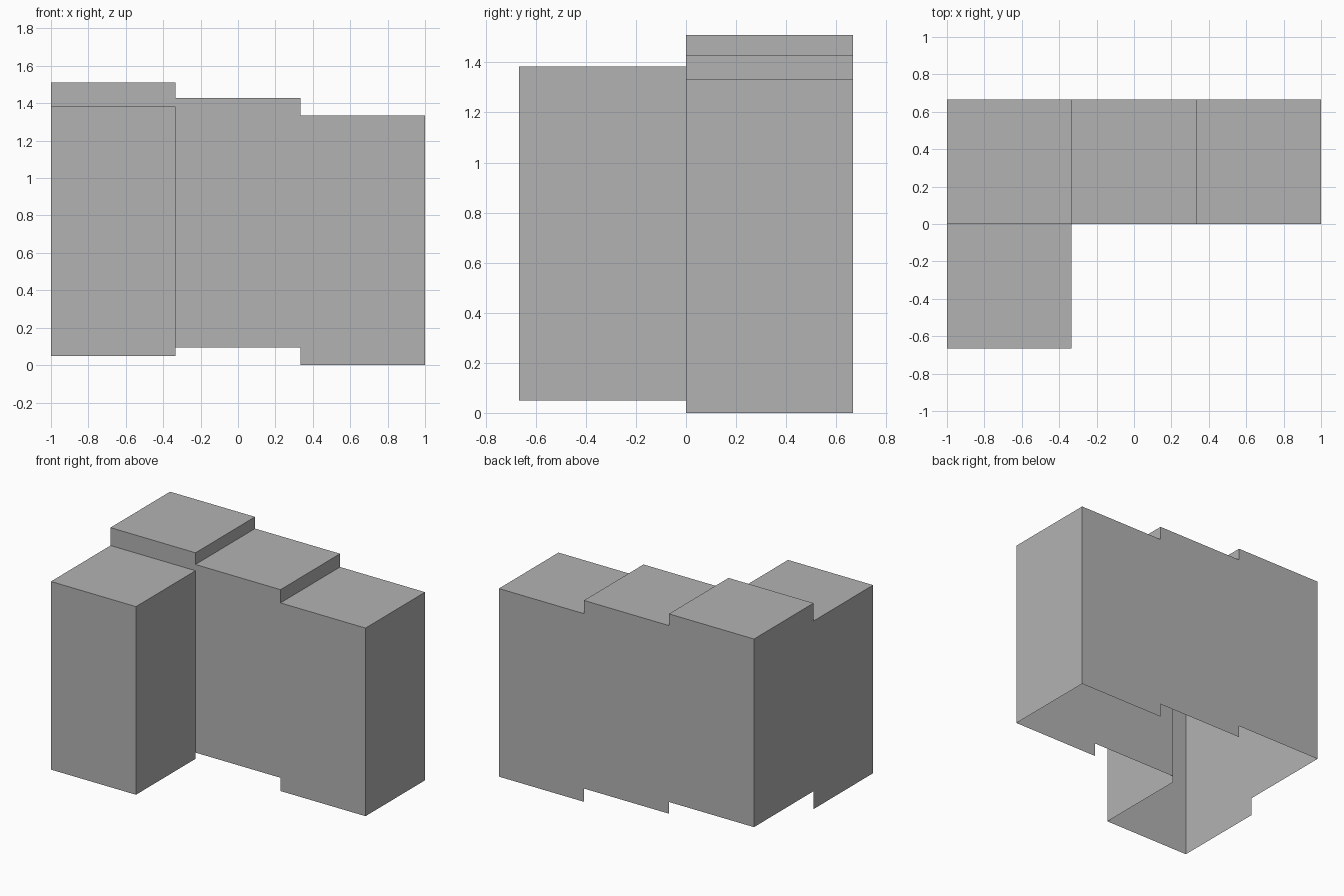
import bpy
import bmesh

if "Cube" in bpy.data.objects:
    bpy.data.objects.remove(bpy.data.objects["Cube"], do_unlink=True)

grey = bpy.data.materials.new("plain_grey")
grey.use_nodes = True
colour = (0.45, 0.45, 0.45, 1)
grey.diffuse_color = colour
grey.node_tree.nodes["Principled BSDF"].inputs["Base Color"].default_value = colour

SIZE = 2 / 3     # width and depth of one block
HEIGHT = 4 / 3   # height of one block

# Each block: grid cell (column, row) -> name and height of its open bottom
blocks = {
    (0, 0): ("front_block", 0.05),
    (0, 1): ("tall_corner_block", 0.177),
    (1, 1): ("middle_block", 0.094),
    (2, 1): ("low_end_block", 0.0),
}


def add_face(bm, points):
    bm.faces.new([bm.verts.new(p) for p in points])


def build_block(cell, name, bottom):
    """Hollow block: roof, outer walls, and risers above lower neighbours."""
    col, row = cell
    x0, y0 = -1 + col * SIZE, (row - 1) * SIZE
    x1, y1 = x0 + SIZE, y0 + SIZE
    top = bottom + HEIGHT
    bm = bmesh.new()
    corners = [(x0, y0), (x1, y0), (x1, y1), (x0, y1)]
    add_face(bm, [(x, y, top) for x, y in corners])

    # Walls run anticlockwise, so every one faces outward
    steps = [(0, -1), (1, 0), (0, 1), (-1, 0)]
    for i, (dx, dy) in enumerate(steps):
        neighbour = blocks.get((col + dx, row + dy))
        low = neighbour[1] + HEIGHT if neighbour else bottom
        if low < top:
            a, b = corners[i], corners[(i + 1) % 4]
            add_face(bm, [(*a, low), (*b, low), (*b, top), (*a, top)])

    bmesh.ops.remove_doubles(bm, verts=bm.verts, dist=0.0001)
    mesh = bpy.data.meshes.new(name)
    bm.to_mesh(mesh)
    bm.free()
    mesh.materials.append(grey)
    bpy.context.collection.objects.link(bpy.data.objects.new(name, mesh))


for cell, (name, bottom) in blocks.items():
    build_block(cell, name, bottom)
